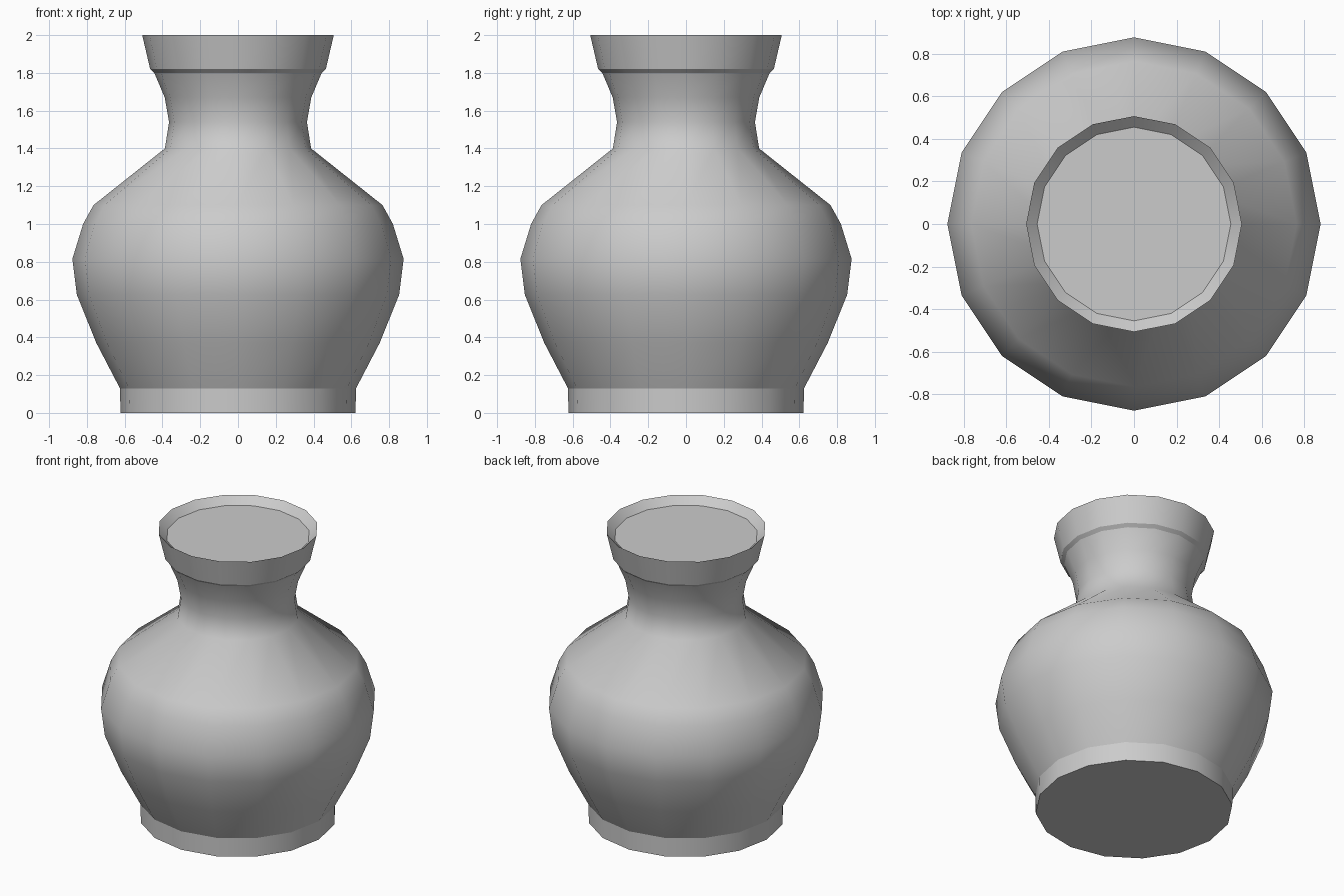
import bpy, bmesh
from math import cos, sin, tau

if "Cube" in bpy.data.objects:
    bpy.data.objects.remove(bpy.data.objects["Cube"])

SIDES = 16
# (radius, height, hard ring) from the foot up and over the lip
PROFILE = [
    (0.622, 0.00, True), (0.625, 0.13, True),                        # foot
    (0.75, 0.37, False), (0.853, 0.625, False), (0.877, 0.815, False),
    (0.82, 1.00, False), (0.765, 1.10, False),                       # belly
    (0.387, 1.40, False), (0.365, 1.54, False), (0.388, 1.67, False),  # neck
    (0.443, 1.80, True), (0.465, 1.82, True), (0.507, 2.00, True),   # collar
    (0.455, 1.95, True),                                             # inner lip
]

bm = bmesh.new()
rings = [[bm.verts.new((r * cos(tau * i / SIDES), r * sin(tau * i / SIDES), z))
          for i in range(SIDES)] for r, z, _ in PROFILE]

# Side walls
for low, high in zip(rings, rings[1:]):
    for i in range(SIDES):
        j = (i + 1) % SIDES
        bm.faces.new((low[i], low[j], high[j], high[i]))

# Base and the flat disc closing the mouth
bm.faces.new(rings[0][::-1])
bm.faces.new(rings[-1])

for f in bm.faces:
    f.smooth = True

# Hard edges around the foot and collar
for ring, (_, _, hard) in zip(rings, PROFILE):
    if hard:
        for i in range(SIDES):
            bm.edges.get((ring[i], ring[(i + 1) % SIDES])).smooth = False

mesh = bpy.data.meshes.new("vase")
bm.to_mesh(mesh)
bm.free()
vase = bpy.data.objects.new("vase", mesh)
bpy.context.collection.objects.link(vase)
